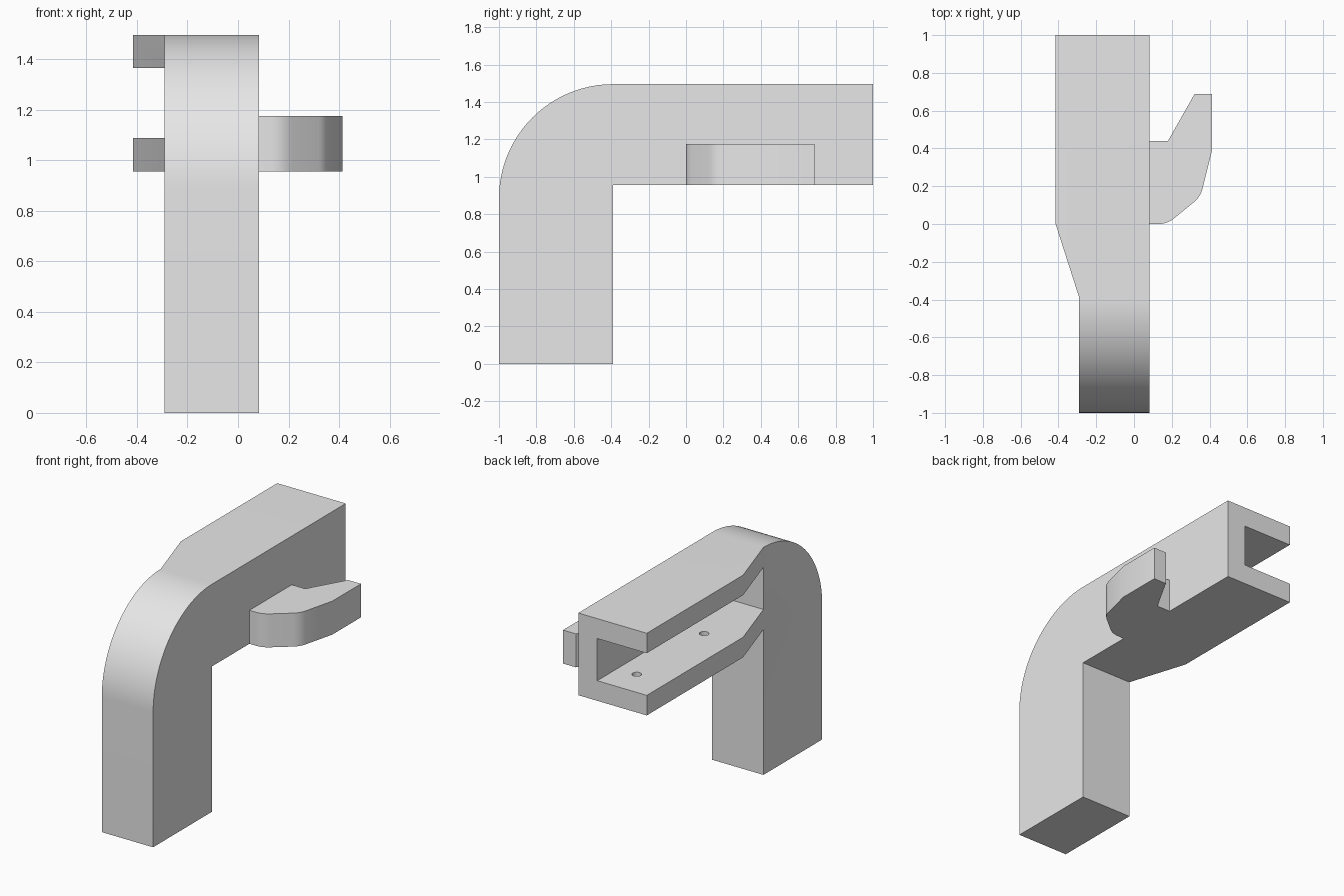
import bpy, bmesh, math
from mathutils import Vector

cube = bpy.data.objects.get("Cube")
if cube:
    bpy.data.objects.remove(cube, do_unlink=True)

grey = bpy.data.materials.new("plain grey")
grey.use_nodes = True
grey.diffuse_color = (0.8, 0.8, 0.8, 1)
grey.node_tree.nodes["Principled BSDF"].inputs["Base Color"].default_value = (0.8, 0.8, 0.8, 1)


def prism(name, outline, offset):
    """Extrude a closed outline of 3D points by an offset vector."""
    bm = bmesh.new()
    face = bm.faces.new([bm.verts.new(p) for p in outline])
    ext = bmesh.ops.extrude_face_region(bm, geom=[face], use_keep_orig=True)
    moved = [g for g in ext["geom"] if isinstance(g, bmesh.types.BMVert)]
    bmesh.ops.translate(bm, vec=offset, verts=moved)
    bmesh.ops.recalc_face_normals(bm, faces=bm.faces)
    mesh = bpy.data.meshes.new(name)
    bm.to_mesh(mesh)
    bm.free()
    obj = bpy.data.objects.new(name, mesh)
    bpy.context.collection.objects.link(obj)
    mesh.materials.append(grey)
    return obj


def circle(cx, cy, r, start, end, count):
    angles = [math.radians(start + (end - start) * i / count) for i in range(count + 1)]
    return [(cx + r * math.cos(a), cy + r * math.sin(a)) for a in angles]


def rounded(a, corner, b, count=6):
    a, c, b = Vector(a), Vector(corner), Vector(b)
    ts = [i / count for i in range(count + 1)]
    return [tuple(a * (1 - t) ** 2 + c * 2 * t * (1 - t) + b * t * t) for t in ts]


def activate(obj):
    bpy.ops.object.select_all(action='DESELECT')
    obj.select_set(True)
    bpy.context.view_layer.objects.active = obj


def cut(obj, cutter):
    mod = obj.modifiers.new("cut", 'BOOLEAN')
    mod.operation = 'DIFFERENCE'
    mod.solver = 'EXACT'
    mod.object = cutter
    activate(obj)
    bpy.ops.object.modifier_apply(modifier=mod.name)
    bpy.data.objects.remove(cutter, do_unlink=True)


LEFT, RIGHT, LEG = -0.415, 0.083, -0.29
UNDER, TOP, BEND = 0.955, 1.495, -0.39

# Bent arm: side profile with a large rounded outer bend
side = [(BEND, 0), (BEND, UNDER), (1, UNDER), (1, TOP)]
side += circle(BEND, TOP - 0.61, 0.61, 90, 180, 32) + [(-1, 0)]
arm = prism("bent_arm", [(LEFT, y, z) for y, z in side], (RIGHT - LEFT, 0, 0))

# Narrow leg with a taper out to the wider arm
taper = [(-0.7, -1.2), (LEG, -1.2), (LEG, BEND), (LEFT - 0.125, 0.39), (-0.7, 0.39)]
cut(arm, prism("leg_trim", [(x, y, -0.2) for x, y in taper], (0, 0, 2)))

# Open channel along the side of the arm
slot = [(-0.7, BEND), (-0.055, BEND), (-0.055, 1.2), (-0.7, 1.2)]
cut(arm, prism("channel_cut", [(x, y, 1.087) for x, y in slot], (0, 0, 0.277)))

# Two blind screw holes in the channel floor
for y in (0.09, 0.79):
    ring = circle(-0.195, y, 0.029, 0, 360, 24)[:-1]
    cut(arm, prism("hole_cut", [(px, py, 0.99) for px, py in ring], (0, 0, 0.2)))

# Side hook with softened outer corners
plan = [(RIGHT, 0.44), (0.18, 0.44), (0.32, 0.687), (0.413, 0.687), (0.413, 0.39)]
plan += rounded((0.362, 0.185), (0.351, 0.144), (0.32, 0.118))
plan += rounded((0.215, 0.032), (0.176, 0), (0.13, 0)) + [(RIGHT, 0)]
hook = prism("side_hook", [(x, y, UNDER) for x, y in plan], (0, 0, 0.22))

for obj in (arm, hook):
    activate(obj)
    bpy.ops.object.shade_smooth_by_angle(angle=math.radians(20))
